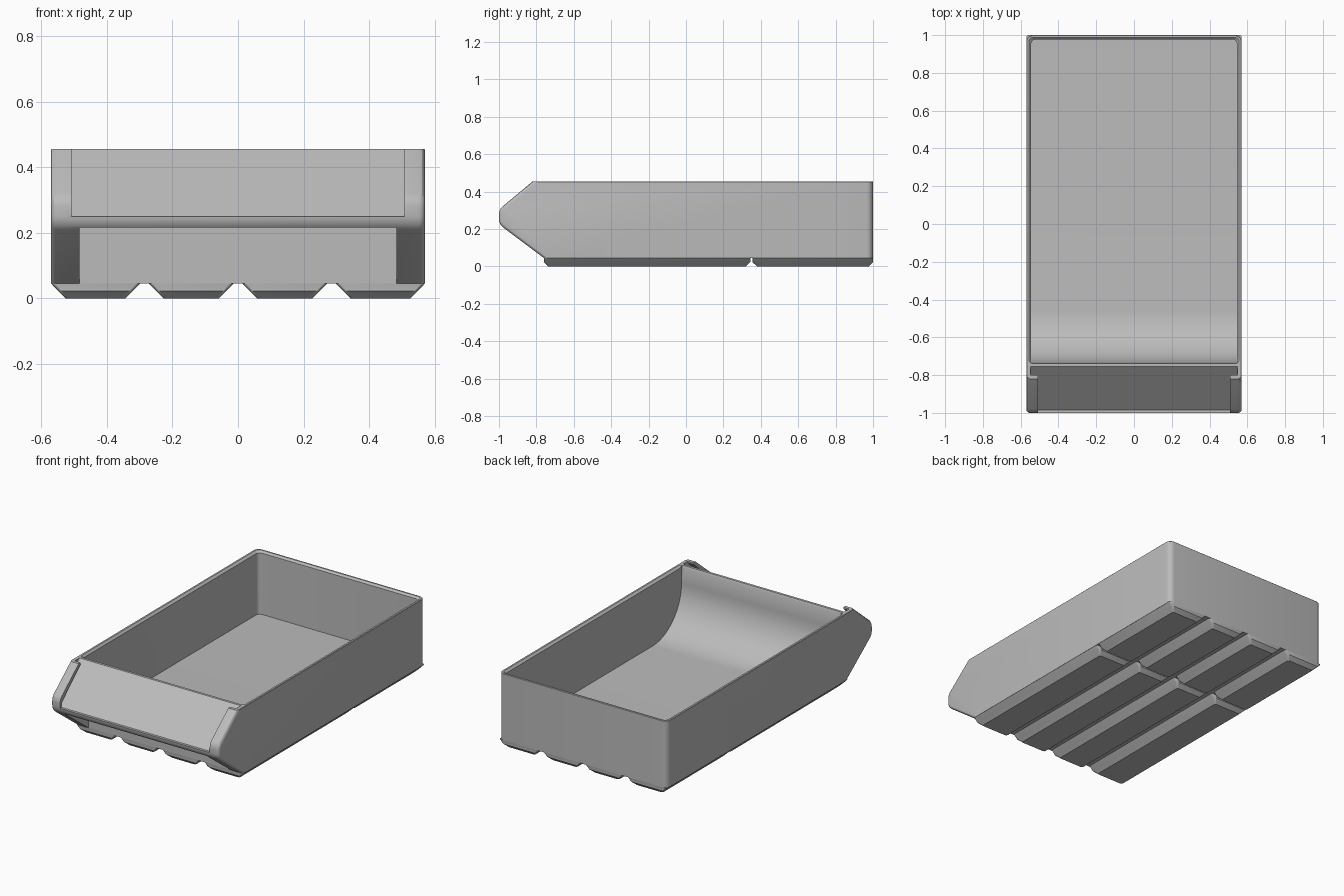
import bpy, bmesh, math

if "Cube" in bpy.data.objects:
    bpy.data.objects.remove(bpy.data.objects["Cube"])

W, TOP, FLOOR = 0.57, 0.455, 0.067

grey = bpy.data.materials.new("plain grey")
grey.use_nodes = True
grey.diffuse_color = (0.5, 0.5, 0.5, 1)
grey.node_tree.nodes["Principled BSDF"].inputs["Base Color"].default_value = (0.5, 0.5, 0.5, 1)


def finish(bm, name):
    bmesh.ops.recalc_face_normals(bm, faces=bm.faces)
    mesh = bpy.data.meshes.new(name)
    bm.to_mesh(mesh)
    bm.free()
    mesh.materials.append(grey)
    obj = bpy.data.objects.new(name, mesh)
    bpy.context.collection.objects.link(obj)
    return obj


def prism(points, half):
    """Extrude a (y, z) side profile across x."""
    bm = bmesh.new()
    face = bm.faces.new([bm.verts.new((-half, y, z)) for y, z in points])
    new = bmesh.ops.extrude_face_region(bm, geom=[face])["geom"]
    for v in new:
        if isinstance(v, bmesh.types.BMVert):
            v.co.x = half
    bmesh.ops.recalc_face_normals(bm, faces=bm.faces)
    return bm


def bevel(bm, test, width, segments):
    edges = [e for e in bm.edges if test(*[v.co for v in e.verts])]
    bmesh.ops.bevel(bm, geom=edges, offset=width, segments=segments,
                    profile=0.5, affect='EDGES', clamp_overlap=True)


def loft(rings, r):
    """Stack of rounded rectangles, each (x0, x1, y0, y1, z)."""
    bm = bmesh.new()
    loops = []
    for x0, x1, y0, y1, z in rings:
        loop = []
        corners = ((x1 - r, y1 - r), (x0 + r, y1 - r), (x0 + r, y0 + r), (x1 - r, y0 + r))
        for q, (cx, cy) in enumerate(corners):
            for k in range(5):
                a = math.pi / 2 * (q + k / 4)
                loop.append(bm.verts.new((cx + r * math.cos(a), cy + r * math.sin(a), z)))
        loops.append(loop)
    for a, b in zip(loops, loops[1:]):
        for i in range(len(a)):
            j = (i + 1) % len(a)
            bm.faces.new((a[i], a[j], b[j], b[i]))
    bm.faces.new(loops[0])
    bm.faces.new(loops[-1])
    return bm


def smooth(obj):
    bpy.ops.object.select_all(action='DESELECT')
    obj.select_set(True)
    bpy.context.view_layer.objects.active = obj
    bpy.ops.object.shade_smooth_by_angle(angle=math.radians(30))


# Outer shell: tray with a pointed front
bm = prism([(-0.76, 0.045), (1, 0.045), (1, TOP), (-0.82, TOP), (-1, 0.305), (-1, 0.225)], W)
bevel(bm, lambda a, b: a.y > 0.99 and b.y > 0.99 and abs(a.x - b.x) < 0.01, 0.035, 5)
bevel(bm, lambda a, b: a.y < -0.99 and b.y < -0.99 and abs(a.z - b.z) < 0.01, 0.025, 4)
bevel(bm, lambda a, b: abs(a.x - b.x) < 0.01 and max(a.y, b.y) < -0.75, 0.018, 3)
bevel(bm, lambda a, b: min(a.z, b.z) > TOP - 0.001 and max(a.y, b.y) > 0, 0.007, 1)
shell = finish(bm, "bin_body")

# Inner cavity with a curved scoop at the front
R = 0.28
scoop = [(-0.735 + R - R * math.cos(t), FLOOR + R - R * math.sin(t))
         for t in (math.pi / 2 * i / 16 for i in range(17))]
bm = prism([(0.978, 0.6), (-0.735, 0.6)] + scoop + [(0.978, FLOOR)], 0.545)
bevel(bm, lambda a, b: a.y > 0.97 and b.y > 0.97 and abs(a.x - b.x) < 0.01, 0.025, 5)
cavity = finish(bm, "cavity_cutter")

# Chamfer round the inner rim
rim = finish(loft([(-0.543, 0.543, -0.733, 0.976, TOP - 0.014),
                   (-0.562, 0.562, -0.742, 0.993, TOP + 0.005)], 0.024), "rim_cutter")

# Sloped label recess, its side slots, and the finger grip under the lip
label = finish(prism([(-0.755, 0.455), (-0.755, 0.6), (-1.1, 0.6), (-1.1, 0.25), (-0.985, 0.25)],
                     0.508), "label_cutter")
slot = finish(prism([(-0.755, 0.455), (-0.755, 0.6), (-0.8, 0.6), (-0.8, 0.445),
                     (-0.985, 0.28), (-0.985, 0.25)], 0.548), "slot_cutter")
bm = prism([(-0.76, 0), (-0.76, 0.417), (-0.985, 0.217), (-1.1, 0.217), (-1.1, 0)], 0.483)
grip = finish(bm, "grip_cutter")

cutters = [cavity, rim, label, slot, grip]
for c in cutters:
    c.hide_render = True
    mod = shell.modifiers.new(c.name, 'BOOLEAN')
    mod.operation = 'DIFFERENCE'
    mod.solver = 'EXACT'
    mod.object = c
bpy.context.view_layer.update()
result = bpy.data.meshes.new_from_object(
    shell.evaluated_get(bpy.context.evaluated_depsgraph_get()))
shell.modifiers.clear()
shell.data = result
for c in cutters:
    bpy.data.objects.remove(c)
smooth(shell)

# Chamfered feet: four across, two deep
xs = [-W, -0.285, 0, 0.285, W]
ys = [-0.76, 0.35, 1]
for i in range(4):
    for j in range(2):
        x0 = xs[i] + (0.013 if i > 0 else 0)
        x1 = xs[i + 1] - (0.013 if i < 3 else 0)
        y0 = ys[j] + (0.006 if j else 0)
        y1 = ys[j + 1] - (0 if j else 0.006)
        rings = [(x0 + dx, x1 - dx, y0 + dy, y1 - dy, z)
                 for dx, dy, z in ((0.045, 0.024, 0), (0.022, 0, 0.023), (0, 0, 0.046))]
        smooth(finish(loft(rings, 0.012), f"foot_{i + 1}_{j + 1}"))
